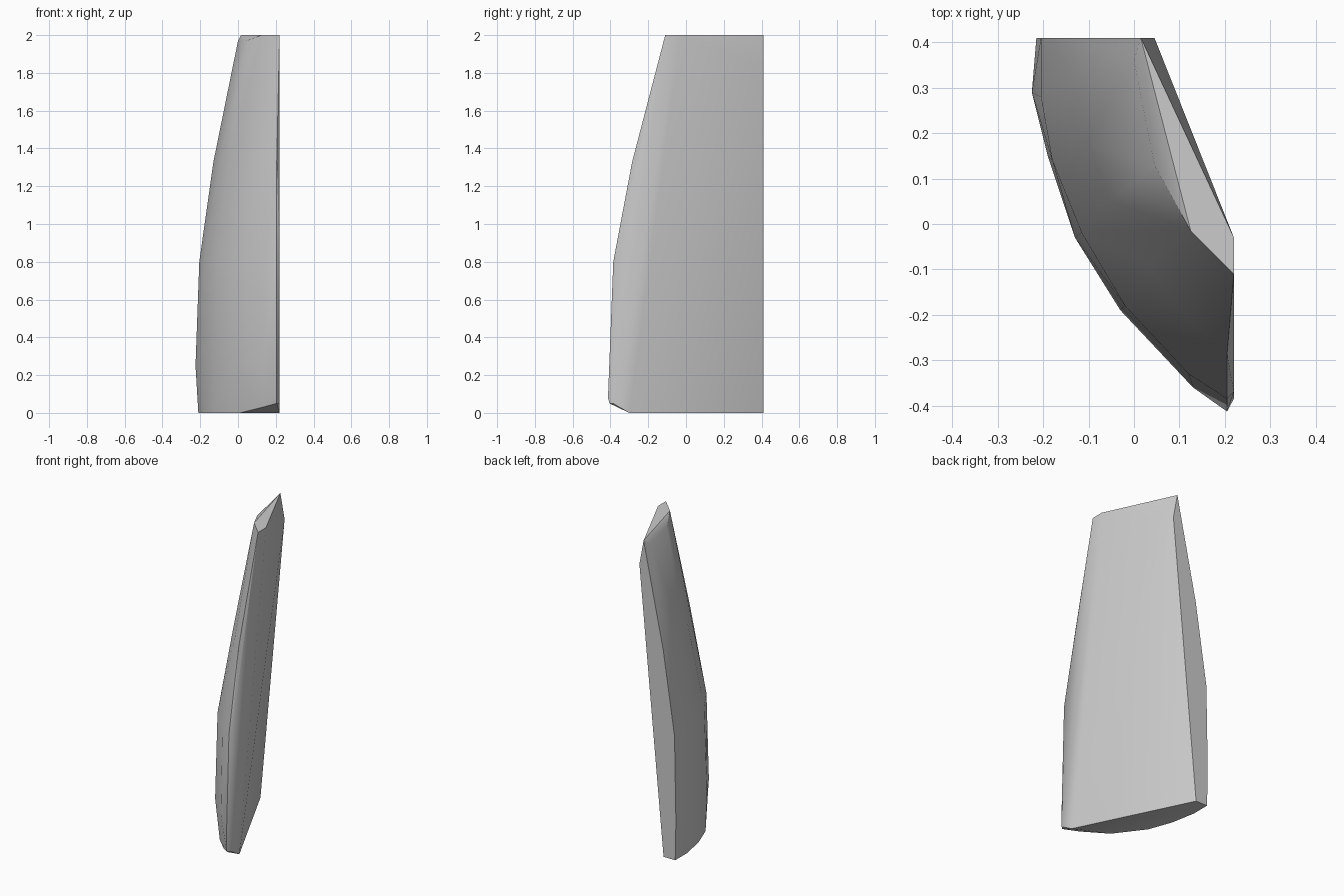
import bpy
import bmesh
from math import radians

cube = bpy.data.objects.get("Cube")
if cube:
    bpy.data.objects.remove(cube, do_unlink=True)

SIDE, BACK = 0.22, 0.41   # flat planes that trim the shell on the left and rear
TOP = 2.0


def make_material(name, colour):
    material = bpy.data.materials.new(name)
    material.use_nodes = True
    material.diffuse_color = colour
    material.node_tree.nodes["Principled BSDF"].inputs["Base Color"].default_value = colour
    return material


def section(height, outline):
    """Outer curve of the shell at one height, from the rear edge to the front edge."""
    return [(x, y, height) for x, y in outline]


def build_convex_shell(name, points, material):
    """Wrap a closed faceted skin around the section points."""
    bm = bmesh.new()
    for point in points:
        bm.verts.new(point)
    hull = bmesh.ops.convex_hull(bm, input=bm.verts[:])
    unused = set(hull["geom_interior"]) | set(hull["geom_unused"])
    loose = [item for item in unused if isinstance(item, bmesh.types.BMVert)]
    bmesh.ops.delete(bm, geom=loose, context="VERTS")
    # Merge the triangles of each flat face
    bmesh.ops.dissolve_limit(bm, angle_limit=radians(1), verts=bm.verts[:], edges=bm.edges[:])
    bmesh.ops.recalc_face_normals(bm, faces=bm.faces[:])
    mesh = bpy.data.meshes.new(name)
    bm.to_mesh(mesh)
    bm.free()
    mesh.materials.append(material)
    shell = bpy.data.objects.new(name, mesh)
    bpy.context.collection.objects.link(shell)
    return shell


# Curved outer surface: foot, belly, waist and shoulder sections
points = section(0, [(-0.21, BACK), (-0.21, 0.29), (-0.18, 0.13), (-0.125, -0.02), (0.01, -0.2)])
points += section(0.25, [(-0.215, BACK), (-0.225, 0.29), (-0.19, 0.15), (-0.13, -0.03),
                         (-0.03, -0.19), (0.13, -0.36)])
points += section(0.8, [(-0.205, BACK), (-0.205, 0.28), (-0.18, 0.14), (-0.115, -0.02),
                        (-0.02, -0.18), (0.12, -0.33), (0.205, -0.385)])
points += section(1.33, [(-0.125, BACK), (-0.13, 0.33), (-0.1, 0.18), (-0.05, 0.05),
                         (0.03, -0.09), (0.13, -0.22), (0.205, -0.285)])

# Top: flat cap that dips slightly along its outer rear rim
points += section(1.97, [(0, 0.36), (0.045, 0.13)])
points += section(TOP, [(0.015, BACK), (0.125, -0.015), (SIDE, -0.11), (SIDE, -0.03)])

# Lower front corner: angled underside and narrow bevel beside the left plane
points += [(0.13, -0.335, 0.03), (0.205, -0.405, 0.05), (0.205, -0.413, 0.08)]
points += [(SIDE, -0.385, 0.05), (SIDE, -0.37, 0.85)]

# Flat inner surface with a shallow bevel below the top
points += section(0, [(-0.127, BACK), (SIDE, -0.3)])
points += section(1.84, [(0.045, BACK)])

grey = make_material("plain grey", (0.6, 0.6, 0.6, 1.0))
shell = build_convex_shell("curved_panel", points, grey)

# Smooth the curved surfaces but keep the rim edges crisp
bpy.ops.object.select_all(action="DESELECT")
shell.select_set(True)
bpy.context.view_layer.objects.active = shell
bpy.ops.object.shade_smooth_by_angle(angle=radians(30))
